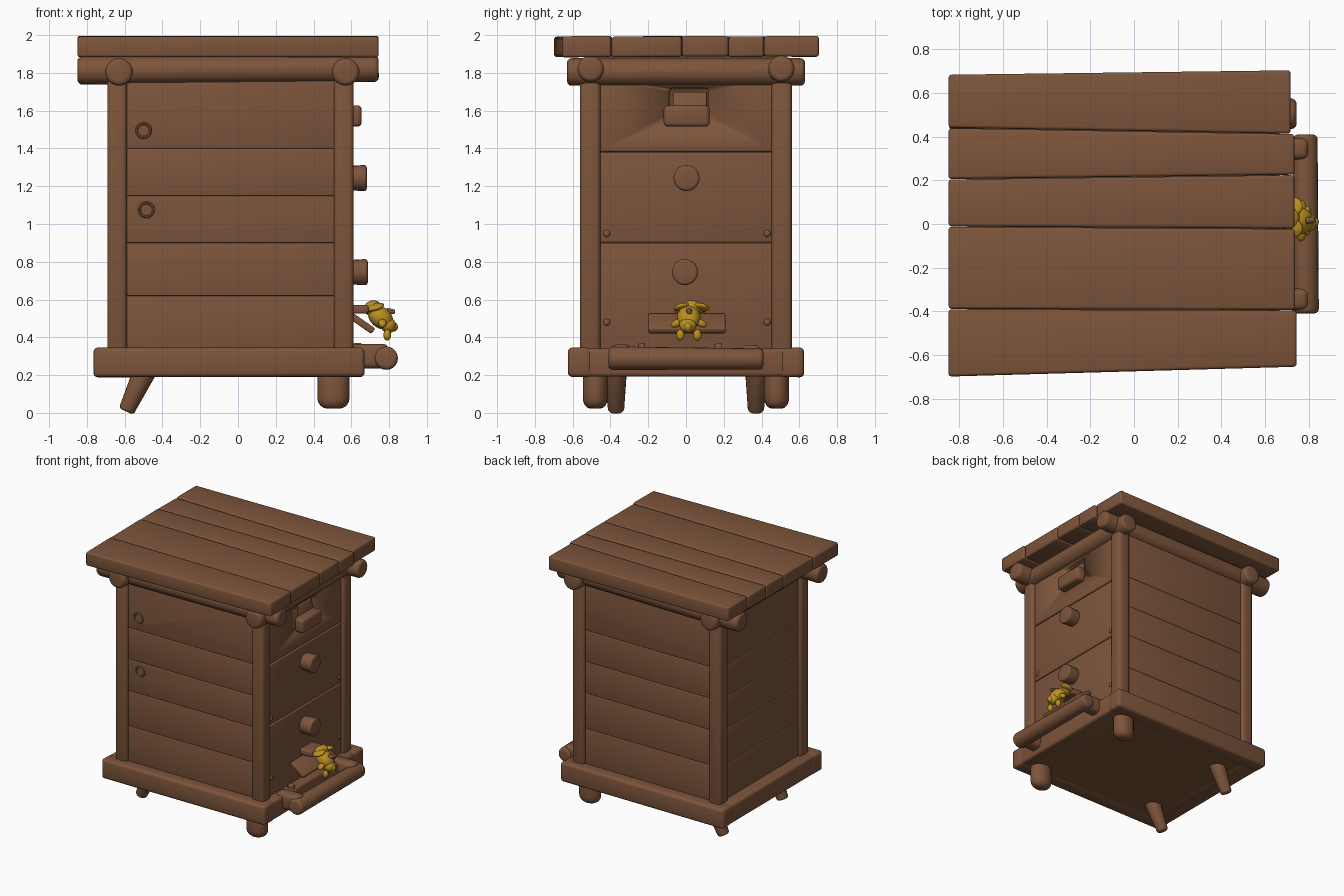
import bpy, bmesh, math, random
from mathutils import Vector, Matrix

if "Cube" in bpy.data.objects:
    bpy.data.objects.remove(bpy.data.objects["Cube"])

random.seed(4)


def material(name, rgb):
    m = bpy.data.materials.new(name)
    m.diffuse_color = (*rgb, 1)
    m.use_nodes = True
    m.node_tree.nodes["Principled BSDF"].inputs["Base Color"].default_value = m.diffuse_color
    return m


WOOD = material("brown wood", (0.205, 0.090, 0.044))
GOLD = material("golden yellow", (0.50, 0.28, 0.015))


def finish(name, bm, mat=WOOD, angle=40):
    bmesh.ops.recalc_face_normals(bm, faces=bm.faces[:])
    me = bpy.data.meshes.new(name)
    bm.to_mesh(me)
    bm.free()
    me.materials.append(mat)
    ob = bpy.data.objects.new(name, me)
    bpy.context.collection.objects.link(ob)
    bpy.ops.object.select_all(action='DESELECT')
    ob.select_set(True)
    bpy.context.view_layer.objects.active = ob
    bpy.ops.object.shade_smooth_by_angle(angle=math.radians(angle))
    return ob


def slab(name, quad, z0, z1, bevel=0.015, matrix=None, jitter=0.0):
    """Bevelled board from a four-corner xy outline."""
    bm = bmesh.new()
    rows = [[bm.verts.new((x, y, z + random.uniform(-jitter, jitter))) for x, y in quad] for z in (z0, z1)]
    bm.faces.new(rows[0][::-1])
    bm.faces.new(rows[1])
    for i in range(4):
        j = (i + 1) % 4
        bm.faces.new((rows[0][i], rows[0][j], rows[1][j], rows[1][i]))
    if bevel:
        bmesh.ops.bevel(bm, geom=bm.edges[:], offset=bevel, segments=3, profile=0.5, affect='EDGES')
    if matrix:
        bm.transform(matrix)
    return finish(name, bm)


def box(name, x, y, z, bevel=0.015, matrix=None, jitter=0.0):
    return slab(name, [(x[0], y[0]), (x[1], y[0]), (x[1], y[1]), (x[0], y[1])], z[0], z[1], bevel, matrix, jitter)


def log(name, a, b, ra, rb=None, round_end=0.02, mat=WOOD, squash=1.0, sides=20):
    """Round bar from a to b with softened ends; squash narrows it in y."""
    a, b = Vector(a), Vector(b)
    rb = ra if rb is None else rb
    d = b - a
    bm = bmesh.new()
    bmesh.ops.create_cone(bm, cap_ends=True, segments=sides, radius1=ra, radius2=rb, depth=d.length)
    rims = [e for e in bm.edges if abs(e.verts[0].co.z - e.verts[1].co.z) < 1e-5]
    bmesh.ops.bevel(bm, geom=rims, offset=round_end, segments=4, profile=0.5, affect='EDGES')
    bm.transform(Matrix.Diagonal((1, squash, 1, 1)))
    rot = d.to_track_quat('Z', 'Y').to_matrix().to_4x4() if abs(d.x) + abs(d.y) > 1e-5 else Matrix.Identity(4)
    bm.transform(Matrix.Translation((a + b) / 2) @ rot)
    return finish(name, bm, mat, 50)


def blob(name, centre, size, turn=(0, 0, 0), mat=GOLD):
    bm = bmesh.new()
    bmesh.ops.create_icosphere(bm, subdivisions=3, radius=1)
    bm.transform(Matrix.Diagonal((*size, 1)))
    for axis, ang in zip('XYZ', turn):
        bm.transform(Matrix.Rotation(math.radians(ang), 4, axis))
    bm.transform(Matrix.Translation(centre))
    return finish(name, bm, mat, 80)


def cut(ob, cutter):
    m = ob.modifiers.new("cut", 'BOOLEAN')
    m.operation, m.solver, m.object = 'DIFFERENCE', 'EXACT', cutter
    bpy.ops.object.select_all(action='DESELECT')
    bpy.context.view_layer.objects.active = ob
    ob.select_set(True)
    bpy.ops.object.modifier_apply(modifier=m.name)
    bpy.data.objects.remove(cutter)


# Roof planks: seam y at the left and right end, with uneven right ends
seams = [(-0.70, -0.655), (-0.39, -0.395), (-0.012, -0.022), (0.205, 0.225), (0.44, 0.413), (0.685, 0.705)]
ends = [0.745, 0.738, 0.735, 0.735, 0.718]
for i, xr in enumerate(ends):
    (l0, r0), (l1, r1) = seams[i], seams[i + 1]
    slab(f"roof_plank_{i + 1}", [(-0.85, l0 + 0.001), (xr, r0 + 0.001), (xr, r1 - 0.001), (-0.85, l1 - 0.001)],
         1.885, 1.994, 0.014, jitter=0.003)

# Roof beams: long logs over cross logs
for s, side in ((-1, "front"), (1, "back")):
    log(f"{side}_roof_log", (-0.85, s * 0.505, 1.812), (0.745, s * 0.505, 1.822), 0.074, 0.070, 0.025)
for x, side in ((-0.63, "left"), (0.57, "right")):
    log(f"{side}_cross_log", (x, -0.63, 1.805), (x, 0.63, 1.805), 0.073, None, 0.025)
box("roof_underside", (-0.60, 0.55), (-0.52, 0.52), (1.72, 1.89), 0)

# Corner posts
for x, side in ((-0.64, "left"), (0.56, "right")):
    for s, end in ((-1, "front"), (1, "back")):
        box(f"{end}_{side}_post", (x - 0.052, x + 0.052), (s * 0.507 - 0.054, s * 0.507 + 0.054),
            (0.32, 1.78), 0.024)

# Walls: inner core, then planked front, back and left
box("hive_core", (-0.62, 0.54), (-0.49, 0.49), (0.25, 1.80), 0)
levels = [0.32, 0.62, 0.90, 1.15, 1.40, 1.78]
front_planks = []
for i in range(5):
    z = (levels[i], levels[i + 1])
    front_planks.append(box(f"front_plank_{i + 1}", (-0.62, 0.54), (-0.535, -0.47), z, 0.006))
    box(f"back_plank_{i + 1}", (-0.62, 0.54), (0.47, 0.535), z, 0.006)
    box(f"left_plank_{i + 1}", (-0.667, -0.60), (-0.48, 0.48), z, 0.006)

# Knot holes in the front wall
for plank, x, z, turn in ((4, -0.50, 1.495, 10), (2, -0.485, 1.075, -12)):
    cut(front_planks[plank], log("hole_cutter", (x, -0.60, z), (x, -0.50, z), 0.036, None, 0.004))
    bm = bmesh.new()
    n, k = 20, 6
    rings = []
    for i in range(n):
        a = 2 * math.pi * i / n
        r = [0.037 + 0.007 * math.cos(2 * math.pi * j / k) for j in range(k)]
        rings.append([bm.verts.new((r[j] * math.cos(a), 0.007 * math.sin(2 * math.pi * j / k), r[j] * math.sin(a)))
                      for j in range(k)])
    for i in range(n):
        for j in range(k):
            p, q = rings[i], rings[(i + 1) % n]
            bm.faces.new((p[j], q[j], q[(j + 1) % k], p[(j + 1) % k]))
    bm.transform(Matrix.Translation((x, -0.535, z)))
    finish("knot_hole_rim", bm)

# Right wall: three drawer panels, the top one notched
panels = []
for i, z in enumerate(((0.32, 0.898), (0.902, 1.378), (1.382, 1.78))):
    panels.append(box(f"drawer_panel_{i + 1}", (0.50, 0.588), (-0.47, 0.47), z, 0.010))
cut(panels[2], box("notch_cutter", (0.548, 0.66), (-0.09, 0.12), (1.56, 1.72), 0.02))
box("notch_strap", (-0.008, 0.008), (-0.08, 0.10), (-0.07, 0.07), 0.006,
    Matrix.Translation((0.575, 0.01, 1.63)) @ Matrix.Rotation(math.radians(-12), 4, 'Y'))
box("drawer_handle", (0.56, 0.655), (-0.118, 0.125), (1.515, 1.628), 0.022)
for i, (y, z, x) in enumerate(((0.003, 1.243, 0.682), (-0.005, 0.745, 0.687))):
    log(f"drawer_knob_{i + 1}", (0.55, y, z), (x, y, z), 0.062, 0.070, 0.016)
for y in (-0.42, 0.43):
    for z in (0.95, 0.48):
        blob("nail_head", (0.588, y * 1.0, z), (0.010, 0.018, 0.018), mat=WOOD)

# Base frame, floor and legs
for s, side in ((-1, "front"), (1, "back")):
    box(f"{side}_base_board", (-0.765, 0.67), sorted((s * 0.50, s * 0.625)), (0.19, 0.345), 0.022, jitter=0.003)
for x, side in (((-0.762, -0.60), "left"), ((0.50, 0.667), "right")):
    box(f"{side}_base_board", x, (-0.60, 0.60), (0.192, 0.342), 0.02)
box("floor", (-0.74, 0.65), (-0.60, 0.60), (0.195, 0.30), 0)
for s, side in ((-1, "front"), (1, "back")):
    log(f"{side}_right_leg", (0.505, s * 0.48, 0.022), (0.505, s * 0.48, 0.24), 0.085, 0.085, 0.055, squash=0.78)
    log(f"{side}_left_leg", (-0.592, s * 0.37, 0.008), (-0.48, s * 0.375, 0.25), 0.042, 0.064, 0.015)

# Entrance: sloping board, ledge over it, landing log and its brackets
box("entrance_board", (-0.07, 0.075), (-0.20, 0.21), (-0.018, 0.018), 0.01,
    Matrix.Translation((0.655, 0, 0.475)) @ Matrix.Rotation(math.radians(35), 4, 'Y'))
box("entrance_ledge", (0.56, 0.69), (-0.06, 0.10), (0.525, 0.572), 0.012)
log("landing_log", (0.785, -0.41, 0.29), (0.785, 0.41, 0.285), 0.062, 0.056, 0.022)
for y, h in ((-0.345, 0.365), (0.345, 0.36)):
    box("landing_bracket", (0.60, 0.80), (y - 0.05, y + 0.05), (0.235, h), 0.03)
for y in (-0.235, 0.17):
    box("landing_peg", (0.61, 0.655), (y - 0.018, y + 0.018), (0.32, 0.37), 0.007)

# Bee clinging above the entrance
blob("bee_body", (0.755, 0.015, 0.505), (0.075, 0.062, 0.055), (0, 40, 0))
blob("bee_tail", (0.795, 0.01, 0.465), (0.045, 0.045, 0.040), (0, 40, 0))
blob("bee_head", (0.712, 0.03, 0.555), (0.048, 0.065, 0.040), (0, -20, 0))
for s in (-1, 1):
    blob("bee_wing", (0.725, 0.03 + s * 0.05, 0.56), (0.05, 0.045, 0.018), (s * -12, -15, 0))
    blob("bee_arm", (0.765, 0.015 + s * 0.062, 0.475), (0.022, 0.035, 0.020), (s * -25, 0, 0))
    blob("bee_foot", (0.79, 0.015 + s * 0.045, 0.412), (0.020, 0.022, 0.030))
log("bee_stinger", (0.785, 0.015, 0.54), (0.83, 0.02, 0.535), 0.016, 0.012, 0.005)
blob("bee_tail_tip", (0.825, 0.01, 0.455), (0.022, 0.022, 0.025))
